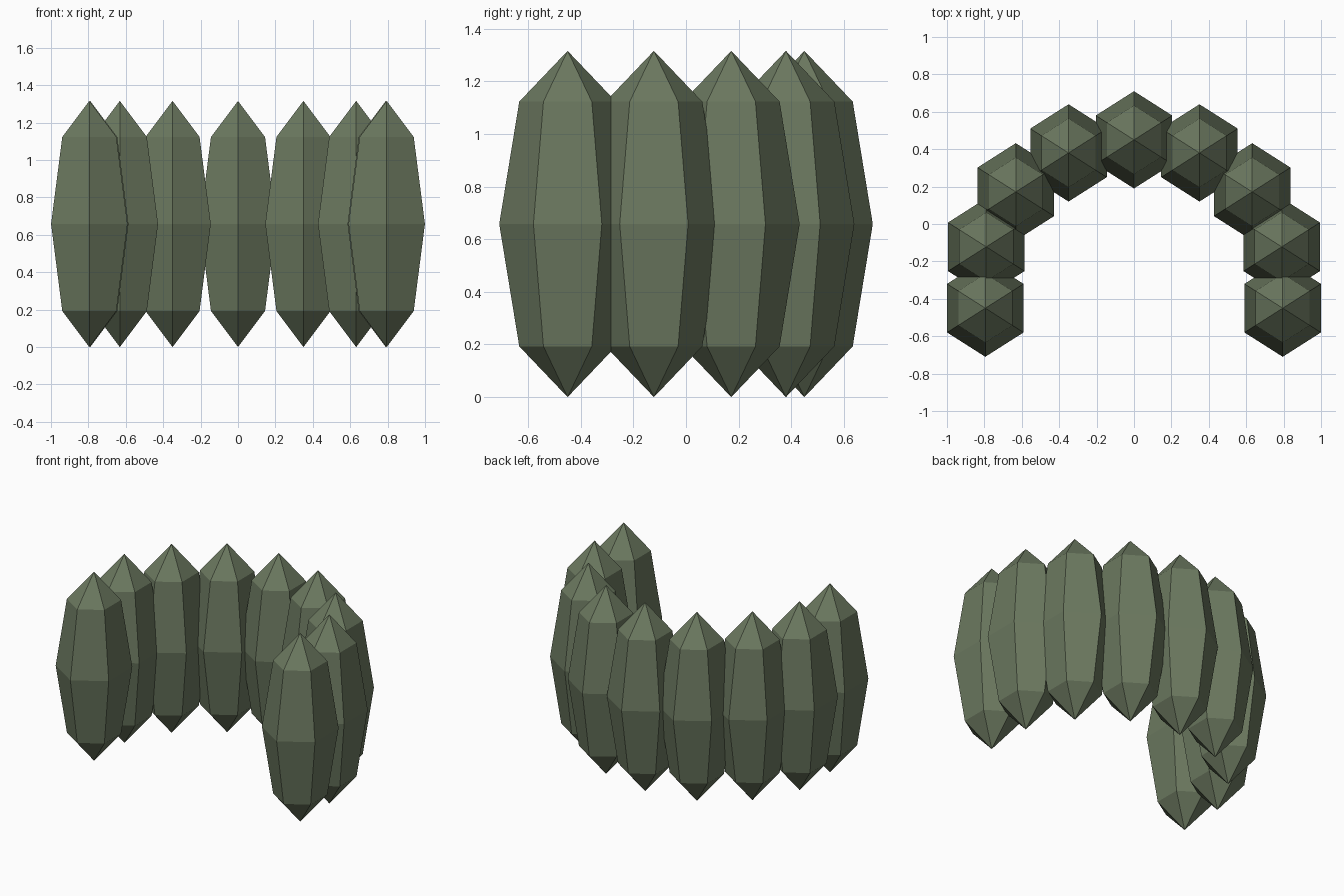
import bpy, bmesh, math

if "Cube" in bpy.data.objects:
    bpy.data.objects.remove(bpy.data.objects["Cube"])

# Single mossy green colour
green = bpy.data.materials.new("moss_green")
green.diffuse_color = (0.147, 0.188, 0.115, 1)
green.use_nodes = True
green.node_tree.nodes["Principled BSDF"].inputs["Base Color"].default_value = green.diffuse_color

RX, RY, RZ = 0.236, 0.26, 0.658   # pod radii (hexagon corners point along y)


def pod(name, x, y):
    """Faceted six-sided pod, pointed at both ends."""
    bm = bmesh.new()
    rings = []
    for lat in (-45, 0, 45):
        c, s = math.cos(math.radians(lat)), math.sin(math.radians(lat))
        rings.append([bm.verts.new((RX * c * math.cos(a), RY * c * math.sin(a), RZ * s))
                      for a in (math.pi / 2 + i * math.pi / 3 for i in range(6))])
    bottom, top = bm.verts.new((0, 0, -RZ)), bm.verts.new((0, 0, RZ))
    for i in range(6):
        j = (i + 1) % 6
        bm.faces.new((bottom, rings[0][j], rings[0][i]))
        bm.faces.new((top, rings[2][i], rings[2][j]))
        for lo, hi in zip(rings, rings[1:]):
            bm.faces.new((lo[i], lo[j], hi[j], hi[i]))
    bmesh.ops.recalc_face_normals(bm, faces=bm.faces)
    me = bpy.data.meshes.new(name)
    bm.to_mesh(me)
    bm.free()
    me.materials.append(green)
    ob = bpy.data.objects.new(name, me)
    ob.location = (x, y, RZ)
    bpy.context.collection.objects.link(ob)


# Horseshoe of pods: one at the back, four mirrored pairs along the arms
pod("back_pod", 0, 0.45)
for n, (x, y) in enumerate([(0.35, 0.38), (0.632, 0.172), (0.79, -0.122), (0.795, -0.45)], 1):
    pod(f"right_pod_{n}", x, y)
    pod(f"left_pod_{n}", -x, y)
